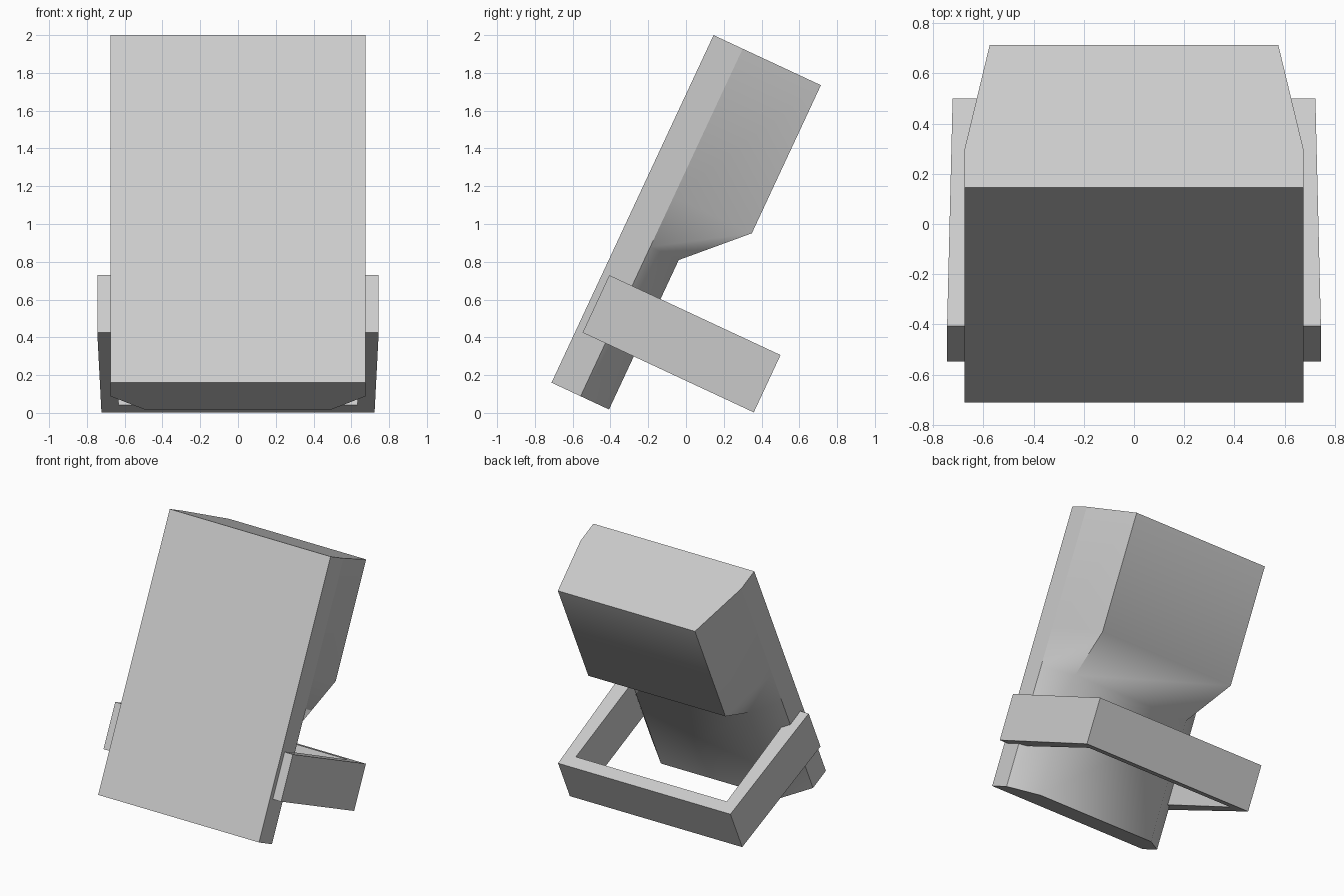
import bpy, bmesh, math

if "Cube" in bpy.data.objects:
    bpy.data.objects.remove(bpy.data.objects["Cube"])

TILT = math.radians(-25)
ORIGIN = (0, -0.712, 0.16)


def finish(bm, name):
    """Turn a bmesh into an object leaning back with the whole model."""
    bmesh.ops.recalc_face_normals(bm, faces=bm.faces)
    mesh = bpy.data.meshes.new(name)
    bm.to_mesh(mesh)
    bm.free()
    obj = bpy.data.objects.new(name, mesh)
    bpy.context.collection.objects.link(obj)
    obj.location = ORIGIN
    obj.rotation_euler.x = TILT
    return obj


# Monitor body: loft of six-sided sections (height, back half width, depth)
W, RIM = 0.675, 0.17
levels = [(0, 0.495, 0.336), (0.873, 0.495, 0.336),
          (1.165, 0.575, 0.627), (2.03, 0.575, 0.627)]
bm = bmesh.new()
rings = []
for h, hw, d in levels:
    section = [(-W, 0), (W, 0), (W, RIM), (hw, d), (-hw, d), (-W, RIM)]
    rings.append([bm.verts.new((x, y, h)) for x, y in section])
bm.faces.new(rings[0])
bm.faces.new(rings[-1])
for a, b in zip(rings, rings[1:]):
    for i in range(6):
        j = (i + 1) % 6
        bm.faces.new((a[i], a[j], b[j], b[i]))
body = finish(bm, "monitor_body")

# Smooth the sides and back, but keep the rim crease hard
bpy.context.view_layer.objects.active = body
body.select_set(True)
bpy.ops.object.shade_smooth_by_angle(angle=math.radians(46))
verts = body.data.vertices
for e in body.data.edges:
    if all(abs(verts[v].co.y - RIM) < 1e-4 for v in e.vertices):
        e.use_edge_sharp = True

# Support frame: U-shaped outline extruded, arms gripping the body sides
half = [(0.745, 0.037), (0.723, 1.037)]
inner = [(0.633, 0.943), (0.625, 0.037)]
outline = half + [(-x, y) for x, y in reversed(half)]
outline += [(-x, y) for x, y in reversed(inner)] + inner
bm = bmesh.new()
face = bm.faces.new([bm.verts.new((x, y, 0.31)) for x, y in outline])
ext = bmesh.ops.extrude_face_region(bm, geom=[face])
bmesh.ops.translate(bm, vec=(0, 0, 0.335),
                    verts=[g for g in ext["geom"] if isinstance(g, bmesh.types.BMVert)])
finish(bm, "support_frame")
